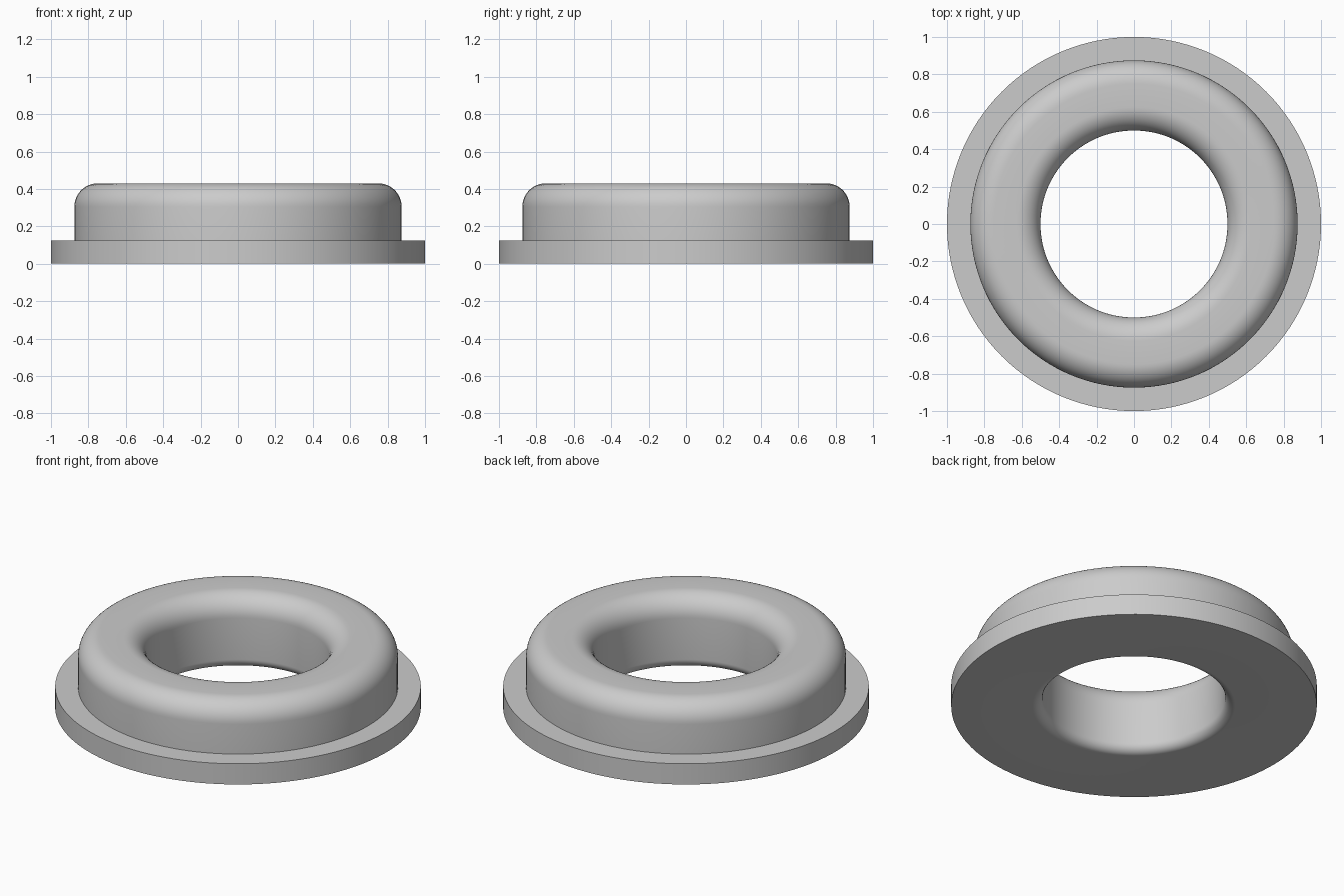
import bpy
import bmesh
from math import cos, sin, pi, radians
from mathutils import Vector

cube = bpy.data.objects.get("Cube")
if cube:
    bpy.data.objects.remove(cube, do_unlink=True)

SEGMENTS = 128
FLANGE_R, BODY_R, BORE_R = 1.0, 0.875, 0.5
FLANGE_H, HEIGHT = 0.125, 0.43
TOP_FILLET, BOTTOM_FILLET = 0.125, 0.055


def fillet(r, z, radius, start, end, steps=12):
    """Arc of (radius, height) points around a centre, angles in degrees."""
    angles = [radians(start + (end - start) * i / steps) for i in range(steps + 1)]
    return [(r + radius * cos(a), z + radius * sin(a)) for a in angles]


grey = bpy.data.materials.new("plain_grey")
grey.use_nodes = True
colour = (0.6, 0.6, 0.6, 1)
grey.diffuse_color = colour
grey.node_tree.nodes["Principled BSDF"].inputs["Base Color"].default_value = colour

# Closed cross-section: flange, body with rounded top, bore with rounded foot
top_z = HEIGHT - TOP_FILLET
profile = [(FLANGE_R, 0), (FLANGE_R, FLANGE_H), (BODY_R, FLANGE_H)]
profile += fillet(BODY_R - TOP_FILLET, top_z, TOP_FILLET, 0, 90)
profile += fillet(BORE_R + TOP_FILLET, top_z, TOP_FILLET, 90, 180)
profile += fillet(BORE_R + BOTTOM_FILLET, BOTTOM_FILLET, BOTTOM_FILLET, 180, 270)

# Revolve the cross-section around z
bm = bmesh.new()
ring = [bm.verts.new((r, 0, z)) for r, z in profile]
edges = [bm.edges.new((a, b)) for a, b in zip(ring, ring[1:] + ring[:1])]
bmesh.ops.spin(bm, geom=ring + edges, cent=Vector(), axis=Vector((0, 0, 1)),
               angle=2 * pi, steps=SEGMENTS)
bmesh.ops.remove_doubles(bm, verts=bm.verts, dist=0.0001)
bmesh.ops.recalc_face_normals(bm, faces=bm.faces)

mesh = bpy.data.meshes.new("flanged_ring")
bm.to_mesh(mesh)
bm.free()
mesh.materials.append(grey)
flanged_ring = bpy.data.objects.new("flanged_ring", mesh)
bpy.context.collection.objects.link(flanged_ring)

# Smooth the curves, keep the flange edges crisp
bpy.ops.object.select_all(action="DESELECT")
flanged_ring.select_set(True)
bpy.context.view_layer.objects.active = flanged_ring
bpy.ops.object.shade_smooth_by_angle(angle=radians(30))
